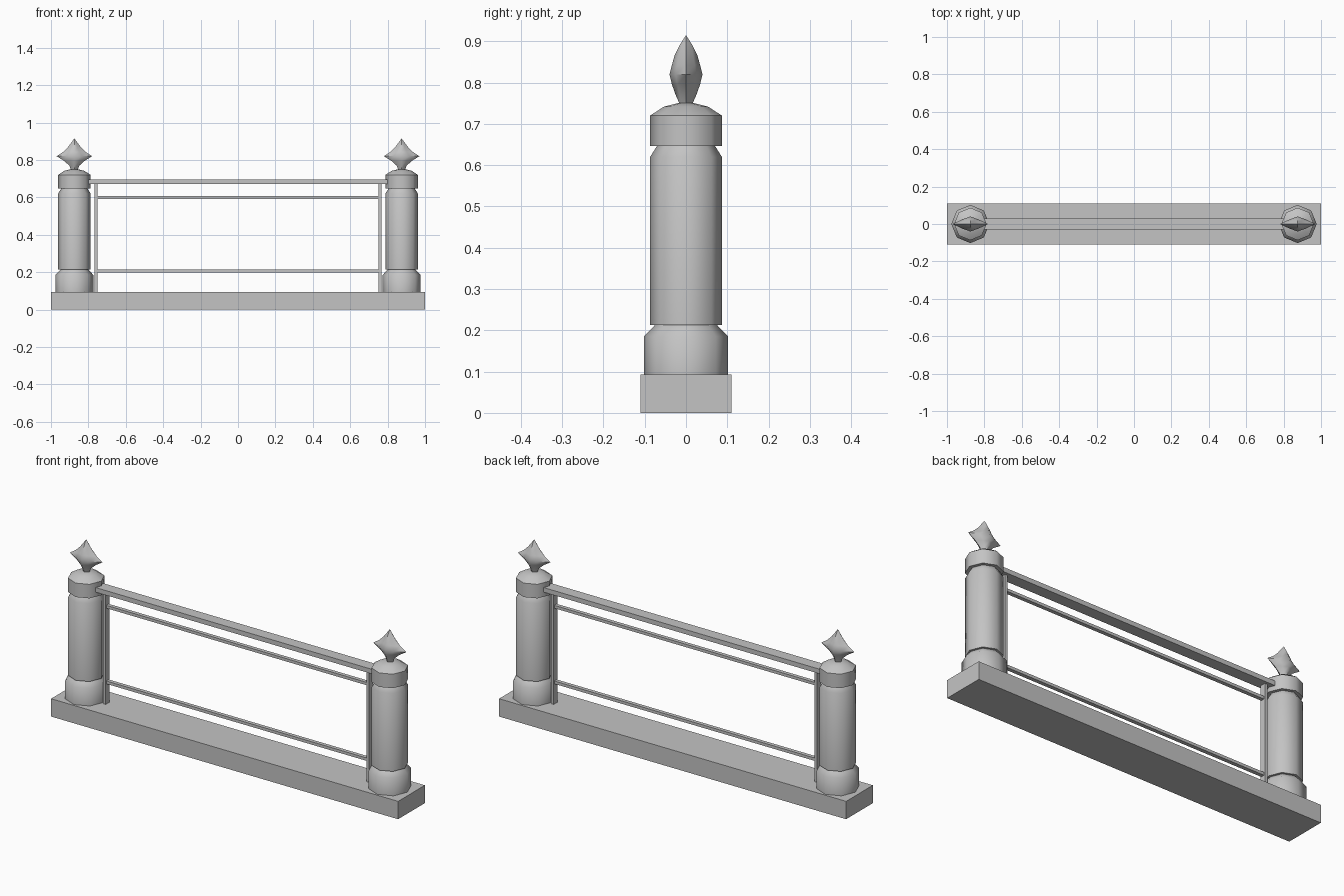
import bpy, bmesh, math

cube = bpy.data.objects.get("Cube")
if cube:
    bpy.data.objects.remove(cube, do_unlink=True)

stone = bpy.data.materials.new("grey_stone")
stone.use_nodes = True
GREY = (0.55, 0.55, 0.55, 1)
stone.diffuse_color = GREY
stone.node_tree.nodes["Principled BSDF"].inputs["Base Color"].default_value = GREY


def finish(name, bm, location=(0, 0, 0), smooth=None):
    bmesh.ops.recalc_face_normals(bm, faces=bm.faces)
    mesh = bpy.data.meshes.new(name)
    bm.to_mesh(mesh)
    bm.free()
    mesh.materials.append(stone)
    obj = bpy.data.objects.new(name, mesh)
    obj.location = location
    bpy.context.collection.objects.link(obj)
    if smooth:
        bpy.ops.object.select_all(action='DESELECT')
        obj.select_set(True)
        bpy.context.view_layer.objects.active = obj
        bpy.ops.object.shade_smooth_by_angle(angle=math.radians(smooth))
    return obj


def box(name, x, y, z):
    """Box from (low, high) ranges on each axis."""
    bm = bmesh.new()
    bmesh.ops.create_cube(bm, size=1)
    for v in bm.verts:
        for axis, (low, high) in enumerate((x, y, z)):
            v.co[axis] = high if v.co[axis] > 0 else low
    return finish(name, bm)


def loft(name, section, rings, x, smooth):
    """Skin a unit cross-section scaled by each (rx, ry, z) ring."""
    bm = bmesh.new()
    loops = [[bm.verts.new((px * rx, py * ry, z)) for px, py in section]
             for rx, ry, z in rings]
    n = len(section)
    for low, high in zip(loops, loops[1:]):
        for i in range(n):
            j = (i + 1) % n
            bm.faces.new((low[i], low[j], high[j], high[i]))
    bm.faces.new(loops[0])
    bm.faces.new(loops[-1])
    bmesh.ops.remove_doubles(bm, verts=bm.verts, dist=0.0005)
    return finish(name, bm, (x, 0, 0), smooth)


octagon = [(math.cos(i * math.pi / 4), math.sin(i * math.pi / 4)) for i in range(8)]
lens = [(1, 0), (.45, .62), (0, 1), (-.45, .62), (-1, 0), (-.45, -.62), (0, -1), (.45, -.62)]

# Post outline as (radius, height)
post_profile = [(.102, .093), (.102, .185), (.075, .213), (.087, .213), (.087, .62),
                (.07, .647), (.087, .647), (.087, .72), (.053, .742), (.02, .75)]

# Flattened star finial as (half width, half depth, height)
finial_rings = [(.018, .015, .747), (.027, .025, .77), (.055, .034, .795), (.095, .04, .82),
                (.06, .034, .843), (.035, .027, .868), (.016, .014, .893), (.0001, .0001, .915)]

# Base slab
box("base_slab", (-1, 1), (-.11, .11), (0, .093))

# Posts, finials and uprights on both sides
for side, s in (("left", 1), ("right", -1)):
    loft(side + "_post", octagon, [(r, r, z) for r, z in post_profile], s * .875, 46)
    loft(side + "_finial", lens, finial_rings, s * .875, 60)
    box(side + "_upright", sorted((s * .752, s * .767)), (-.015, .015), (.093, .672))

# Handrail and thin rails
box("handrail", (-.81, .81), (-.03, .03), (.671, .695))
for name, z in (("upper_rail", .6), ("lower_rail", .206)):
    box(name, (-.755, .755), (-.01, .01), (z - .0075, z + .0075))
